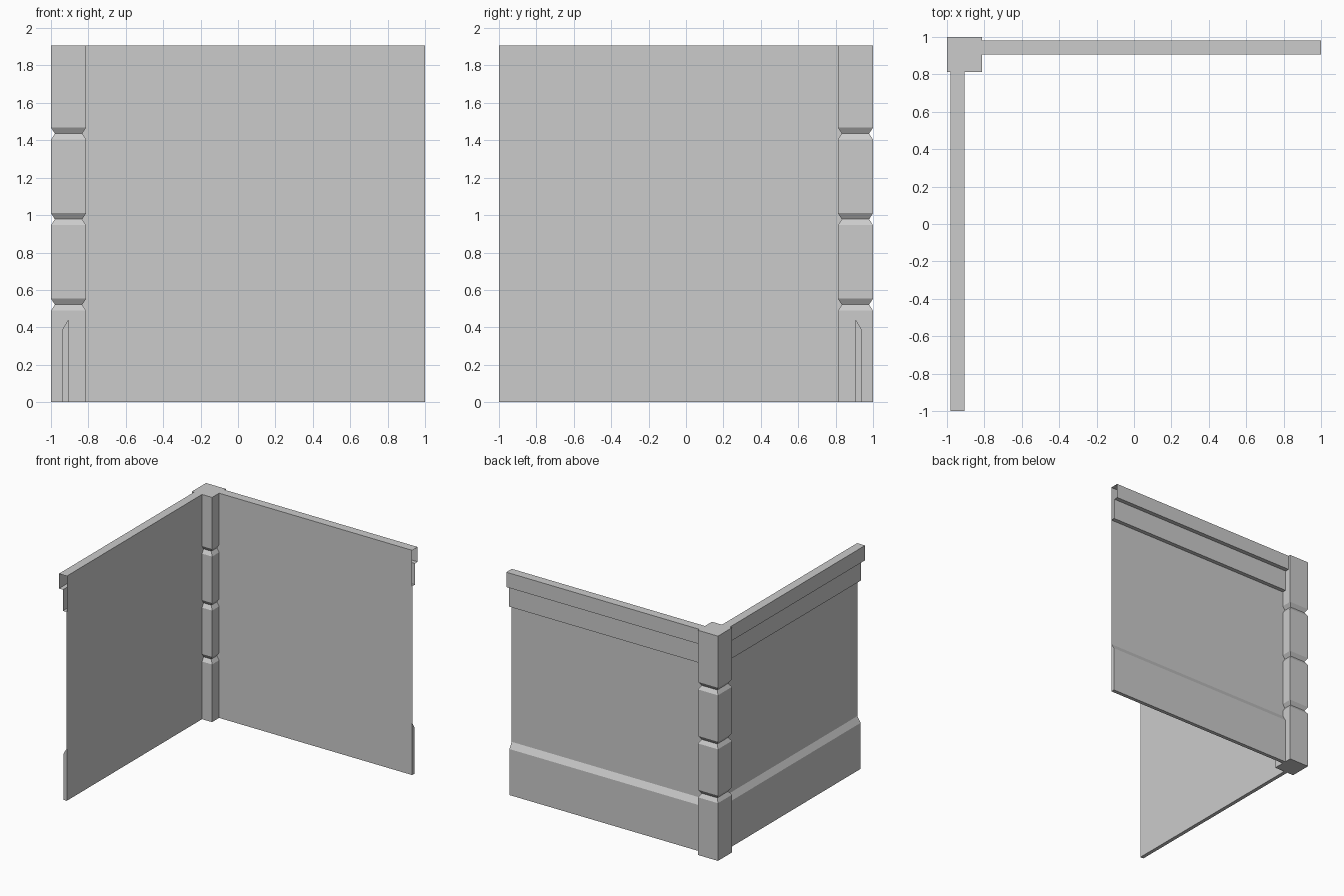
import bpy
import bmesh

cube = bpy.data.objects.get("Cube")
if cube:
    bpy.data.objects.remove(cube)

# Single plain grey
grey = bpy.data.materials.new("plain_grey")
grey.use_nodes = True
grey.diffuse_color = (0.6, 0.6, 0.6, 1)
grey.node_tree.nodes["Principled BSDF"].inputs["Base Color"].default_value = (0.6, 0.6, 0.6, 1)

HEIGHT = 1.906
CENTRE = 0.906      # wall line, also the middle of the corner post
HALF = 0.094        # half the post width


def finish(name, bm):
    bmesh.ops.recalc_face_normals(bm, faces=bm.faces)
    mesh = bpy.data.meshes.new(name)
    bm.to_mesh(mesh)
    bm.free()
    mesh.materials.append(grey)
    obj = bpy.data.objects.new(name, mesh)
    bpy.context.collection.objects.link(obj)
    return obj


def bridge(bm, a, b):
    for i in range(len(a)):
        j = (i + 1) % len(a)
        bm.faces.new((a[i], a[j], b[j], b[i]))


# Wall section as (outward depth, height): plinth, thin panel, two-step cornice
PLINTH = [(0, 0), (0.032, 0), (0.032, 0.39), (0.002, 0.44)]
CORNICE = [(0.002, 1.6), (0.037, 1.6), (0.037, 1.78), (0.074, 1.78),
           (0.074, HEIGHT), (0, HEIGHT)]


def wall(name, place):
    bm = bmesh.new()
    section = PLINTH + CORNICE + [(0, 0.44)]
    near, far = [[bm.verts.new(place(u, d, z)) for d, z in section]
                 for u in (0, 1 + CENTRE)]
    bridge(bm, near, far)
    # Only the plinth is closed at the free end
    bm.faces.new(far[:len(PLINTH)] + far[-1:])
    return finish(name, bm)


wall("back_wall", lambda u, d, z: (u - CENTRE, CENTRE + d, z))
wall("right_wall", lambda u, d, z: (-CENTRE - d, CENTRE - u, z))

# Corner post: square rings with V grooves
rings = [(HALF, 0)]
for z in (0.521, 0.978, 1.436):
    rings += [(HALF, z - 0.032), (HALF - 0.021, z), (HALF, z + 0.032)]
rings.append((HALF, HEIGHT))

bm = bmesh.new()
loops = [[bm.verts.new((-CENTRE + sx * r, CENTRE + sy * r, z))
          for sx, sy in ((-1, -1), (1, -1), (1, 1), (-1, 1))]
         for r, z in rings]
for lower, upper in zip(loops, loops[1:]):
    bridge(bm, lower, upper)
bm.faces.new(loops[0])
bm.faces.new(loops[-1])
finish("corner_post", bm)
